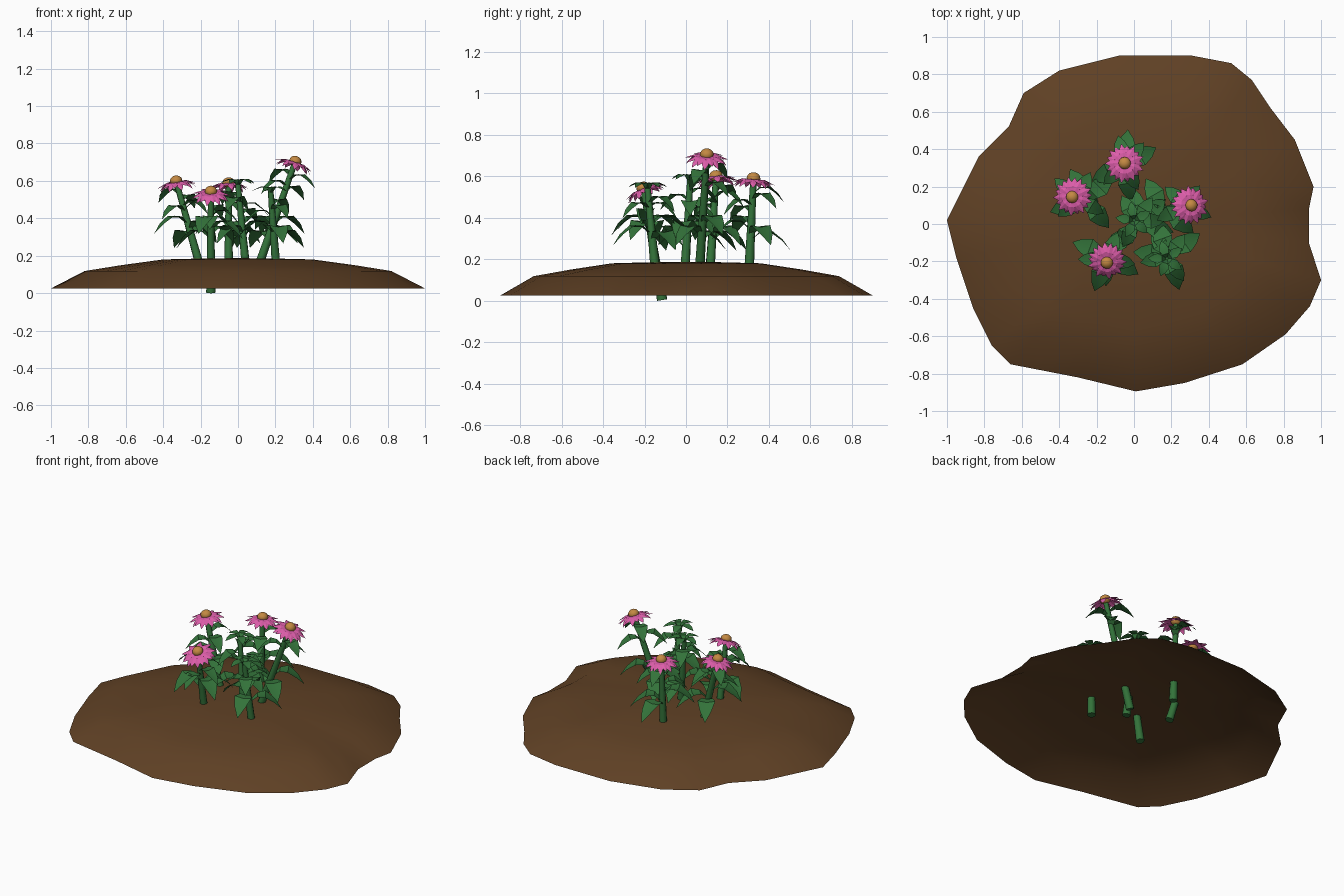
import bpy, math
from mathutils import Vector, Matrix

if "Cube" in bpy.data.objects:
    bpy.data.objects.remove(bpy.data.objects["Cube"])


def mat(name, rgb):
    m = bpy.data.materials.new(name)
    m.diffuse_color = (*rgb, 1)
    m.use_nodes = True
    m.node_tree.nodes["Principled BSDF"].inputs["Base Color"].default_value = m.diffuse_color
    return m


SOIL = mat("soil_brown", (0.115, 0.052, 0.018))
GREEN = mat("leaf_green", (0.033, 0.17, 0.042))
PINK = mat("petal_pink", (0.72, 0.11, 0.40))
GOLD = mat("cone_gold", (0.55, 0.25, 0.055))


def make(name, verts, faces, material, smooth=None):
    me = bpy.data.meshes.new(name)
    me.from_pydata([tuple(v) for v in verts], [], faces)
    me.materials.append(material)
    ob = bpy.data.objects.new(name, me)
    bpy.context.collection.objects.link(ob)
    if smooth:
        bpy.context.view_layer.objects.active = ob
        ob.select_set(True)
        bpy.ops.object.shade_smooth_by_angle(angle=math.radians(smooth))
        ob.select_set(False)
    return ob


def blade(verts, faces, frame, rows):
    """Folded leaf or petal along local x. rows: (x, z, half width, edge lift); last row is the tip."""
    s = len(verts)
    for x, z, w, lift in rows[:-1]:
        for y, dz in ((-w, lift), (0, 0), (w, lift)):
            verts.append(frame @ Vector((x, y, z + dz)))
    verts.append(frame @ Vector((rows[-1][0], 0, rows[-1][1])))
    n = len(rows) - 1
    for i in range(n - 1):
        a = s + 3 * i
        faces += [(a, a + 3, a + 4, a + 1), (a + 1, a + 4, a + 5, a + 2)]
    a, t = s + 3 * (n - 1), s + 3 * n
    faces += [(a, t, a + 1), (a + 1, t, a + 2)]


# soil mound: open shell, irregular outline with scaled inner rings
outline = [(-1, .02), (-.83, .36), (-.67, .52), (-.59, .70), (-.40, .82), (-.08, .90),
           (.31, .90), (.52, .86), (.63, .77), (.73, .62), (.86, .45), (.96, .20),
           (.935, .08), (.935, -.10), (1, -.30), (.94, -.44), (.81, -.59), (.58, -.75),
           (.27, -.85), (.01, -.895), (-.30, -.82), (-.66, -.75), (-.76, -.65),
           (-.86, -.45), (-.95, -.18)]
N = len(outline)
verts, faces = [], []
for k, z in ((1, .025), (.82, .118), (.62, .15), (.40, .18), (.2, .185)):
    verts += [(x * k, y * k, z) for x, y in outline]
verts.append((0, 0, .187))
for r in range(4):
    for i in range(N):
        j = (i + 1) % N
        faces.append((r * N + j, r * N + i, r * N + N + i, r * N + N + j))
for i in range(N):
    faces.append((4 * N + (i + 1) % N, 4 * N + i, 5 * N))
make("soil_mound", verts, faces, SOIL, 40)


def stem(name, base, top, sides=8):
    axis = top - base
    rot = axis.to_track_quat('Z', 'Y').to_matrix()
    vs = []
    for p, r in ((base, .025), (top, .015)):
        vs += [p + rot @ Vector((r * math.cos(2 * math.pi * i / sides),
                                 r * math.sin(2 * math.pi * i / sides), 0)) for i in range(sides)]
    fs = [(i, (i + 1) % sides, sides + (i + 1) % sides, sides + i) for i in range(sides)]
    fs += [tuple(reversed(range(sides))), tuple(range(sides, 2 * sides))]
    make(name, vs, fs, GREEN, 50)


def leaf(vs, fs, p, deg, L, rise=.18, droop=.42):
    frame = Matrix.Translation(p) @ Matrix.Rotation(math.radians(deg), 4, 'Z')
    blade(vs, fs, frame, [(0, 0, .010, 0), (.25 * L, rise * L, .17 * L, .03 * L),
                          (.5 * L, rise * L, .27 * L, .05 * L),
                          (.78 * L, (rise - droop * .45) * L, .17 * L, .03 * L),
                          (L, (rise - droop) * L, 0, 0)])


def flower(name, c, normal):
    rot = Matrix.Translation(c) @ Vector(normal).to_track_quat('Z', 'Y').to_matrix().to_4x4()
    vs, fs = [], []
    # two offset layers of pointed petals, the lower one drooping more
    for off, drop, r in ((0, .022, .108), (.5, .042, .100)):
        for i in range(9):
            f = rot @ Matrix.Rotation(2 * math.pi * (i + off) / 9, 4, 'Z')
            blade(vs, fs, f, [(.015, 0, .007, 0), (.055, .004 - drop * .15, .018, -.004),
                              (.08, -drop * .45, .015, -.004), (r, -drop, 0, 0)])
    make(name + "_petals", vs, fs, PINK)
    # domed cone in the middle
    bpy.ops.mesh.primitive_uv_sphere_add(segments=12, ring_count=8, radius=.033)
    ob = bpy.context.object
    ob.name = name + "_cone"
    ob.matrix_world = rot @ Matrix.Translation((0, 0, .006)) @ Matrix.Diagonal((1, 1, .85, 1))
    ob.data.materials.append(GOLD)
    bpy.ops.object.shade_smooth_by_angle(angle=math.radians(40))


# base, top, main leaf directions, flower facing (None = leafy tip)
plants = {
    "left_plant": ((-.18, .11, .06), (-.33, .145, .595), (120, 45, 310, 200), (-.15, -.1, 1)),
    "back_plant": ((-.05, .30, .06), (-.05, .325, .585), (85, 30, 280, 205), (0, .08, 1)),
    "right_plant": ((.08, .06, .06), (.305, .10, .70), (120, 320, 190, 30), (.33, .03, 1)),
    "front_plant": ((-.145, -.115, .003), (-.145, -.205, .54), (160, 50, 330, 250), (-.02, -.4, 1)),
    "middle_plant": ((.05, -.01, .06), (0, .02, .58), (100, 225, 345, 40), None),
    "front_right_plant": ((.21, -.14, .06), (.175, -.185, .54), (35, 285, 175, 110), None),
}
for name, (base, top, angles, facing) in plants.items():
    base, top = Vector(base), Vector(top)
    stem(name + "_stem", base, top)
    vs, fs = [], []

    def at(z):
        return base.lerp(top, (z - base.z) / (top.z - base.z))

    # lower long leaves and upper shorter leaves
    for i, a in enumerate(angles):
        leaf(vs, fs, at(.29 + .025 * i), a, .195, .2, .45)
        leaf(vs, fs, at(top.z - .07 - .03 * i), a + 18, .155, .18, .45)
    # leafy tip on plants without a flower
    if facing is None:
        for i in range(5):
            leaf(vs, fs, top - Vector((0, 0, .01)), angles[0] + 72 * i, .10, .35, .2)
    make(name + "_leaves", vs, fs, GREEN, 30)
    if facing:
        flower(name + "_flower", top, facing)
